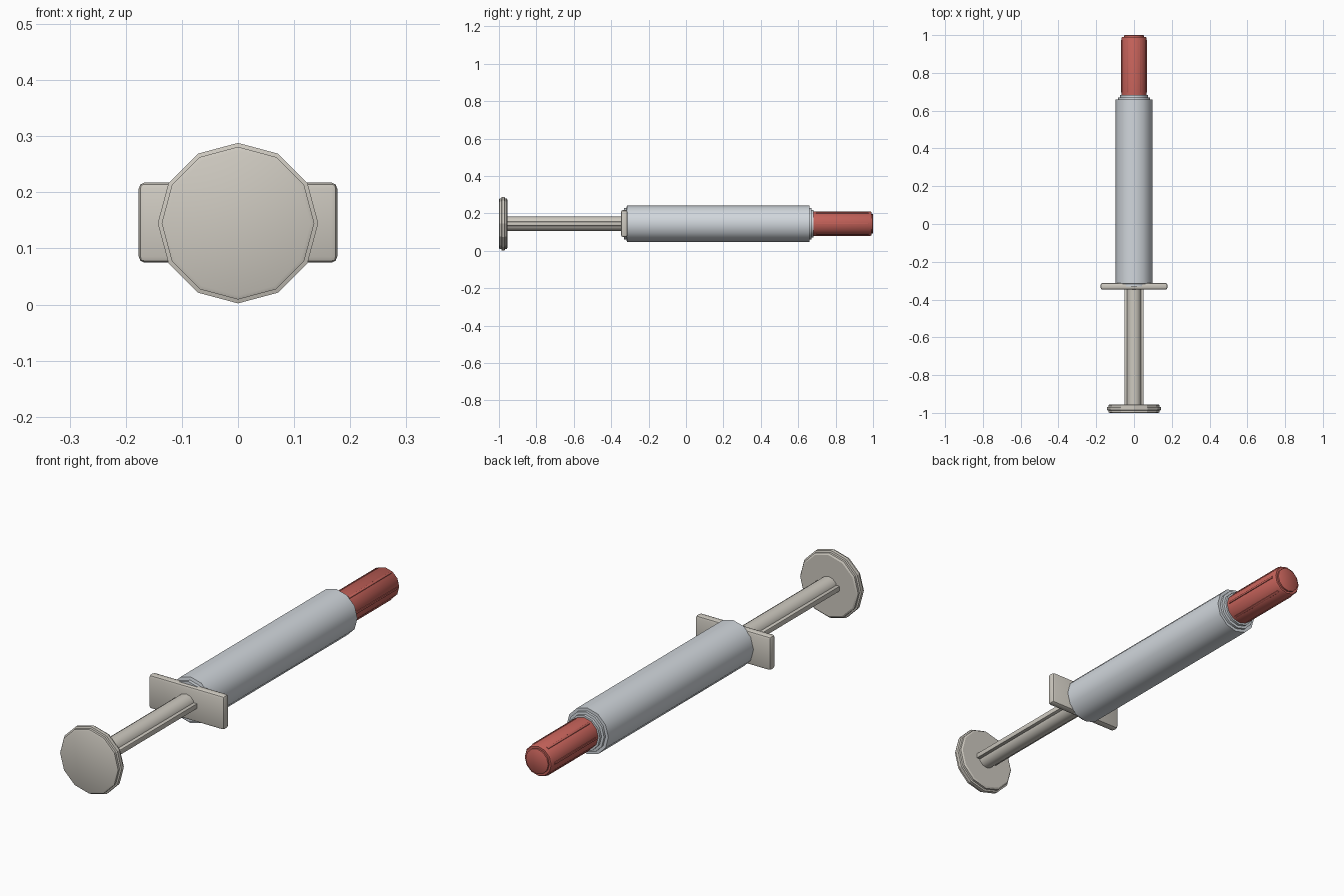
import bpy, bmesh, math

if "Cube" in bpy.data.objects:
    bpy.data.objects.remove(bpy.data.objects["Cube"])

ZC = 0.145  # height of the long axis


def material(name, rgb):
    m = bpy.data.materials.new(name)
    m.diffuse_color = (*rgb, 1)
    m.use_nodes = True
    m.node_tree.nodes["Principled BSDF"].inputs["Base Color"].default_value = m.diffuse_color
    return m


CLEAR = material("pale_blue_grey", (0.64, 0.68, 0.72))
BEIGE = material("warm_grey", (0.62, 0.59, 0.53))
RED = material("red", (0.55, 0.12, 0.10))


def finish(name, bm, mat, angle=40):
    bmesh.ops.recalc_face_normals(bm, faces=bm.faces)
    me = bpy.data.meshes.new(name)
    bm.to_mesh(me)
    bm.free()
    ob = bpy.data.objects.new(name, me)
    bpy.context.collection.objects.link(ob)
    me.materials.append(mat)
    bpy.ops.object.select_all(action='DESELECT')
    ob.select_set(True)
    bpy.context.view_layer.objects.active = ob
    bpy.ops.object.shade_smooth_by_angle(angle=math.radians(angle))
    return ob


def lathe(name, profile, mat, n=12, angle=40):
    """Closed solid turned around the y axis from (radius, y) pairs."""
    bm = bmesh.new()
    rings = []
    for r, y in profile:
        rings.append([bm.verts.new((r * math.sin(2 * math.pi * i / n), y,
                                    ZC + r * math.cos(2 * math.pi * i / n)))
                      for i in range(n)])
    for a, b in zip(rings, rings[1:]):
        for i in range(n):
            j = (i + 1) % n
            bm.faces.new((a[i], a[j], b[j], b[i]))
    bm.faces.new(rings[0])
    bm.faces.new(rings[-1])
    return finish(name, bm, mat, angle)


def box(name, centre, size, mat, bevel, spin=0):
    bm = bmesh.new()
    bmesh.ops.create_cube(bm, size=1)
    bmesh.ops.scale(bm, vec=size, verts=bm.verts)
    bmesh.ops.bevel(bm, geom=bm.edges[:], offset=bevel, segments=2,
                    profile=0.5, affect='EDGES')
    ob = finish(name, bm, mat)
    ob.location = centre
    ob.rotation_euler.y = spin
    return ob


# Plunger: thumb disk, round rod and side fins
lathe("thumb_disk", [(0.129, -1.0), (0.136, -0.997), (0.136, -0.987),
                     (0.143, -0.985), (0.143, -0.970), (0.136, -0.968),
                     (0.136, -0.959), (0.129, -0.955)], BEIGE, angle=25)
lathe("plunger_rod", [(0.039, -0.96), (0.039, -0.30)], BEIGE)
box("plunger_fins", (0, -0.63, ZC), (0.103, 0.66, 0.022), BEIGE, 0.003)

# Finger flange
box("finger_flange", (0, -0.33, ZC + 0.001), (0.354, 0.036, 0.143), BEIGE, 0.011)

# Barrel with stepped collars at both ends
lathe("barrel", [(0.085, -0.332), (0.085, -0.318), (0.098, -0.316),
                 (0.098, 0.66)], CLEAR)
lathe("barrel_collar", [(0.085, 0.655), (0.085, 0.670), (0.074, 0.671),
                        (0.074, 0.682)], CLEAR)

# Protective cap with grip ribs
lathe("cap", [(0.066, 0.67), (0.066, 0.985), (0.062, 0.991), (0.053, 0.991),
              (0.053, 0.998), (0.050, 1.0)], RED)
for i in range(6):
    a = math.radians(30 + 60 * i)
    box(f"cap_rib_{i + 1}", (0.0635 * math.sin(a), 0.835, ZC + 0.0635 * math.cos(a)),
        (0.010, 0.28, 0.009), RED, 0.002, a)
